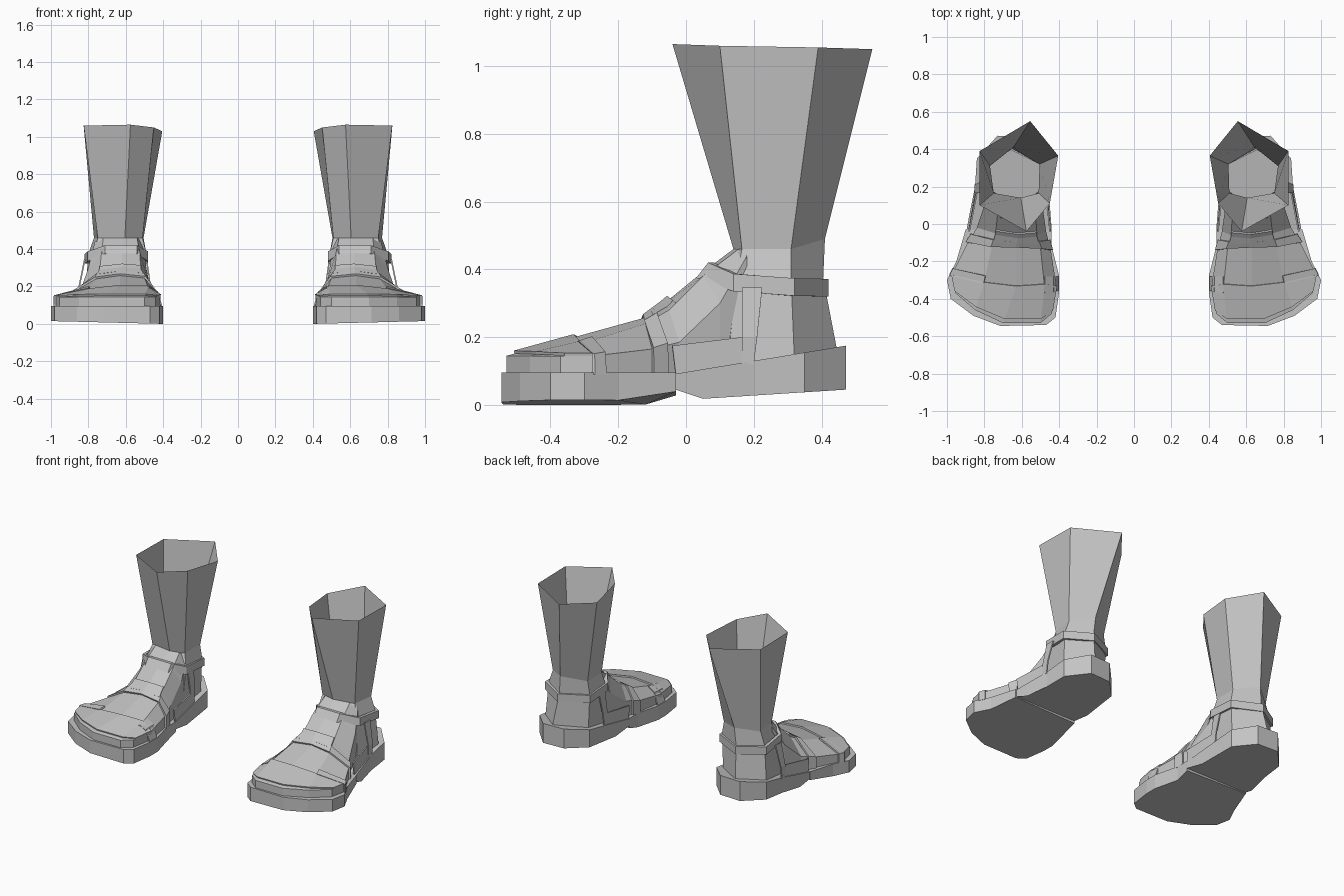
import bpy
import bmesh
from mathutils import Vector

cube = bpy.data.objects.get("Cube")
if cube:
    bpy.data.objects.remove(cube, do_unlink=True)

grey = bpy.data.materials.new("light_grey")
grey.use_nodes = True
grey.diffuse_color = (0.55, 0.55, 0.55, 1)
grey.node_tree.nodes["Principled BSDF"].inputs["Base Color"].default_value = (0.55, 0.55, 0.55, 1)


def finish(name, bm, thickness=0.0):
    """Turn a left-side part into an object mirrored to the right side."""
    bmesh.ops.recalc_face_normals(bm, faces=bm.faces)
    mesh = bpy.data.meshes.new(name)
    bm.to_mesh(mesh)
    bm.free()
    mesh.materials.append(grey)
    ob = bpy.data.objects.new(name, mesh)
    bpy.context.collection.objects.link(ob)
    if thickness:
        solid = ob.modifiers.new("Thickness", 'SOLIDIFY')
        solid.thickness = thickness
        solid.offset = 1
    mirror = ob.modifiers.new("Mirror", 'MIRROR')
    mirror.use_mirror_merge = False
    return ob


def loft(name, rows, closed=False, cap_first=False, cap_last=False, thickness=0.0):
    """Skin a list of equal-length rows of points."""
    bm = bmesh.new()
    grid = [[bm.verts.new(p) for p in row] for row in rows]
    n = len(rows[0])
    for a, b in zip(grid, grid[1:]):
        for i in range(n if closed else n - 1):
            j = (i + 1) % n
            bm.faces.new((a[i], a[j], b[j], b[i]))
    if cap_first:
        bm.faces.new(grid[0])
    if cap_last:
        bm.faces.new(grid[-1])
    return finish(name, bm, thickness)


def slab(name, outline, bottom, top):
    """Prism whose bottom and top heights are functions of x and y."""
    rows = [[(x, y, h(x, y)) for x, y in outline] for h in (bottom, top)]
    return loft(name, rows, True, True, True)


# Open shaft, ankle and heel: rings run front, outer, back, inner
shaft_rings = [
    [(.62, .05, .10), (.80, .12, .10), (.82, .32, .13),
     (.68, .45, .14), (.50, .32, .13), (.50, .12, .10)],
    [(.61, .08, .40), (.77, .15, .375), (.80, .31, .375),
     (.655, .405, .375), (.49, .32, .375), (.49, .15, .375)],
    [(.605, .14, .46), (.75, .165, .46), (.77, .31, .46),
     (.645, .41, .49), (.505, .32, .46), (.51, .165, .46)],
    [(.575, -.04, 1.065), (.825, .10, 1.06), (.825, .39, 1.055),
     (.555, .55, 1.05), (.405, .365, 1.03), (.45, .11, 1.05)],
]
loft("boot_shaft", shaft_rings, closed=True)

# Foot upper: each station runs from inner side over the top to outer side
stations = [
    [(.44, -.48, .145), (.50, -.53, .145), (.70, -.53, .145), (.85, -.46, .145), (.955, -.37, .145)],
    [(.415, -.33, .15), (.48, -.32, .195), (.63, -.33, .20), (.80, -.31, .18), (.975, -.27, .145)],
    [(.445, -.14, .17), (.50, -.13, .245), (.63, -.12, .258), (.76, -.12, .24), (.89, -.10, .165)],
    [(.47, -.04, .20), (.52, -.06, .285), (.62, -.07, .295), (.74, -.05, .28), (.84, -.02, .185)],
    [(.49, .10, .30), (.525, .05, .385), (.62, .04, .385), (.73, .05, .38), (.80, .10, .30)],
    [(.505, .18, .44), (.54, .15, .46), (.61, .14, .46), (.72, .155, .46), (.765, .18, .44)],
]
FLOOR = 0.09
stations = [[(*s[0][:2], FLOOR)] + s + [(*s[-1][:2], FLOOR)] for s in stations]
loft("foot_upper", stations)
# Toe wall closes the front of the upper
loft("toe_wall", [stations[0][1:-1], [(x, y, FLOOR) for x, y, z in stations[0][1:-1]]])


def station(t):
    """Cross-section of the foot at a fractional station."""
    i = min(int(t), len(stations) - 2)
    return [Vector(a).lerp(Vector(b), t - i) for a, b in zip(stations[i], stations[i + 1])]


def foot_band(name, t0, t1, first=0, last=7, thickness=0.012):
    """Raised strap or panel that follows the foot between two stations."""
    ts = [t0] + [k for k in range(6) if t0 < k < t1] + [t1]
    return loft(name, [station(t)[first:last] for t in ts], thickness=thickness)


foot_band("toe_cap", 0.12, 1.0, 1, 6, 0.009)
foot_band("outer_toe_strap", 0.95, 1.18, 4, 7)
foot_band("forefoot_strap", 2.0, 2.55)
foot_band("tongue", 2.4, 3.2, 2, 5, 0.012)

# Forefoot sole
fore_outline = [(.47, -.54), (.715, -.545), (.86, -.49), (.98, -.40), (1.0, -.30),
                (.95, -.20), (.90, -.03), (.44, -.03), (.44, -.12), (.40, -.28),
                (.40, -.36), (.42, -.50)]
slab("forefoot_sole", fore_outline,
     lambda x, y: 0.025 * (x - 0.4) + max(0, y + 0.12) * 0.3,
     lambda x, y: 0.095)

# Heel sole with a raised rear edge
heel_outline = [(.44, -.03), (.895, -.03), (.88, .05), (.85, .20), (.84, .35),
                (.73, .472), (.58, .465), (.47, .35), (.45, .10)]
slab("heel_sole", heel_outline,
     lambda x, y: 0.045 if y < 0 else 0.015 + 0.064 * y,
     lambda x, y: 0.097 + 0.165 * y)

# Ankle strap rises towards the instep
strap_path = [(.54, .03, .375), (.71, .03, .375), (.805, .14, .335), (.82, .32, .322),
              (.66, .42, .32), (.48, .33, .322), (.48, .14, .335)]
strap_low = [Vector(p) for p in strap_path]
strap_high = [p + Vector((0, .035 if p.y < .1 else 0, .045 if p.y < .1 else .052)) for p in strap_low]
centre = Vector((.645, .22, 0))


def shrink(ring):
    return [Vector((centre.x + (p.x - centre.x) * .88, centre.y + (p.y - centre.y) * .88, p.z))
            for p in ring]


loft("ankle_strap", [shrink(strap_low), strap_low, strap_high, shrink(strap_high)], closed=True)

# Side straps on both sides: a vertical strut and a band running forward
for side, top_x, low_x, front_x in (("outer", .815, .845, .885), ("inner", .485, .465, .445)):
    loft(side + "_ankle_strut",
         [[(top_x, .165, .345), (top_x, .225, .345)],
          [(low_x, .165, .20), (low_x, .21, .20)],
          [(low_x, .165, .12), (low_x, .20, .12)]], thickness=0.008)
    loft(side + "_side_band",
         [[(front_x, -.04, .175), (front_x, -.03, .09)],
          [(low_x, .165, .20), (low_x, .20, .125)]], thickness=0.008)

# Inner toe tab reaching from the foot top down to the sole
loft("inner_toe_tab",
     [[(.475, -.37, .195), (.475, -.28, .205)],
      [(.43, -.365, .17), (.43, -.28, .175)],
      [(.403, -.355, .09), (.403, -.28, .09)]], thickness=0.008)
